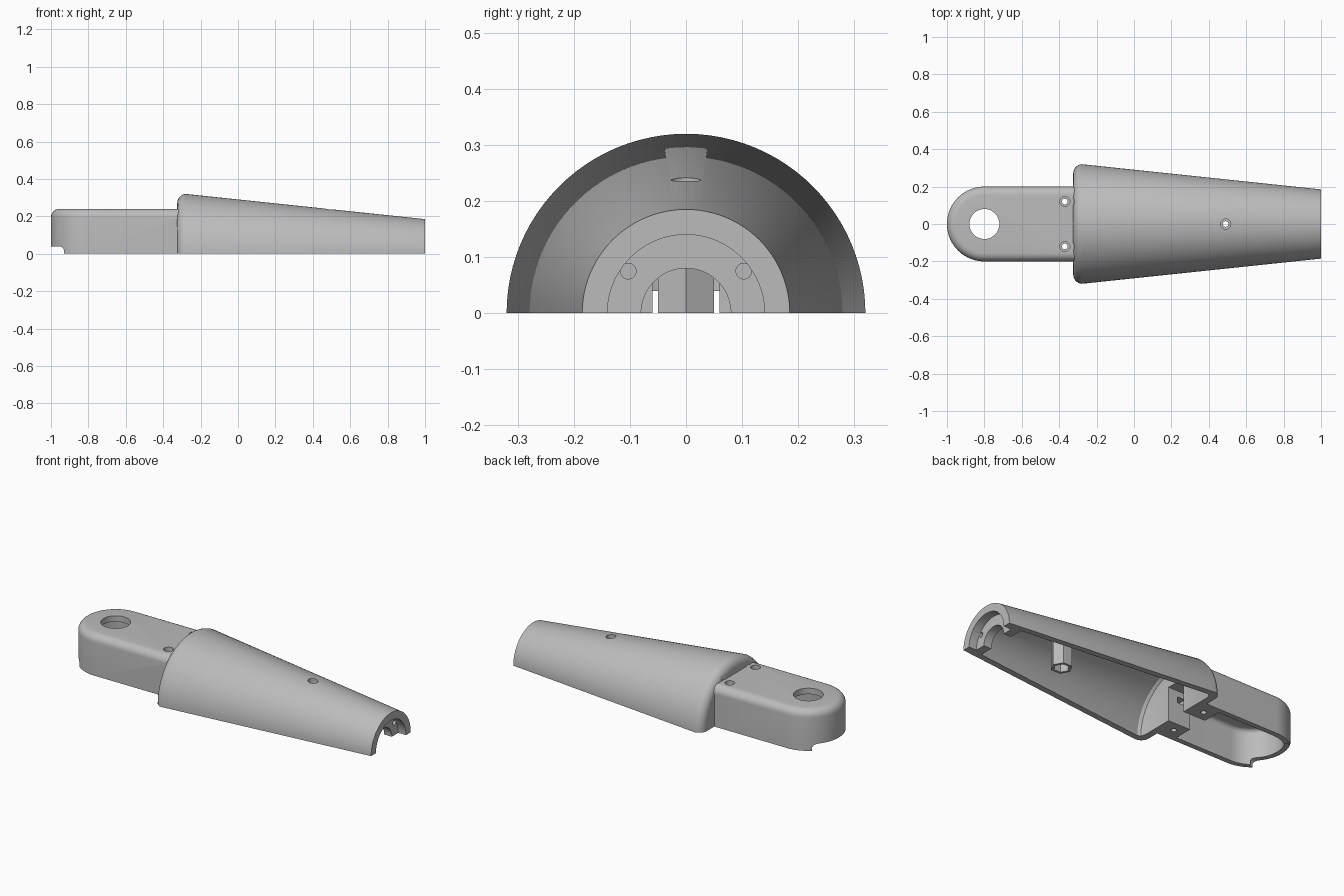
import bpy, bmesh, math
from mathutils import Matrix, Vector

if "Cube" in bpy.data.objects:
    bpy.data.objects.remove(bpy.data.objects["Cube"])

grey = bpy.data.materials.new("light_grey")
grey.diffuse_color = (0.5, 0.5, 0.5, 1)
grey.use_nodes = True
grey.node_tree.nodes["Principled BSDF"].inputs["Base Color"].default_value = grey.diffuse_color


def finish(bm, name):
    bmesh.ops.remove_doubles(bm, verts=bm.verts, dist=1e-5)
    bmesh.ops.recalc_face_normals(bm, faces=bm.faces)
    me = bpy.data.meshes.new(name)
    bm.to_mesh(me)
    bm.free()
    ob = bpy.data.objects.new(name, me)
    bpy.context.collection.objects.link(ob)
    me.materials.append(grey)
    return ob


def lathe(name, profile, steps=96):
    """Revolve an (x, radius) profile around the x axis."""
    bm = bmesh.new()
    vs = [bm.verts.new((x, 0, r)) for x, r in profile]
    es = [bm.edges.new(p) for p in zip(vs, vs[1:])]
    bmesh.ops.spin(bm, geom=vs + es, cent=(0, 0, 0), axis=(1, 0, 0),
                   angle=math.tau, steps=steps)
    bmesh.ops.remove_doubles(bm, verts=bm.verts, dist=1e-5)
    bmesh.ops.dissolve_degenerate(bm, edges=bm.edges, dist=1e-6)
    return finish(bm, name)


def stadium(name, r, x1, z0, z1, fillet, cx=-0.8, n=40):
    """Bar with a round end at cx and a filleted top edge."""
    bm = bmesh.new()
    pts = [(x1, r)]
    for i in range(n + 1):
        a = math.pi / 2 + math.pi * i / n
        pts.append((cx + r * math.cos(a), r * math.sin(a)))
    pts.append((x1, -r))
    base = bm.faces.new([bm.verts.new((x, y, z0)) for x, y in pts])
    bmesh.ops.extrude_face_region(bm, geom=[base])
    top = [e for e in bm.edges if all(v.co.z > z1 - 1e9 and v.co.z == z0 for v in e.verts)]
    new = [v for v in bm.verts if v not in base.verts[:]]
    for v in new:
        v.co.z = z1
    top = [e for e in bm.edges if all(v in new for v in e.verts)]
    bmesh.ops.recalc_face_normals(bm, faces=bm.faces)
    bmesh.ops.bevel(bm, geom=top, offset=fillet, segments=6, profile=0.5, affect='EDGES')
    return finish(bm, name)


def box(name, lo, hi):
    bm = bmesh.new()
    lo, hi = Vector(lo), Vector(hi)
    bmesh.ops.create_cube(bm, size=1, matrix=Matrix.Translation((lo + hi) / 2)
                          @ Matrix.Diagonal((*(hi - lo), 1)))
    return finish(bm, name)


def prism(name, x, y, r, z0, z1, n=32):
    bm = bmesh.new()
    bmesh.ops.create_cone(bm, cap_ends=True, segments=n, radius1=r, radius2=r, depth=z1 - z0,
                          matrix=Matrix.Translation((x, y, (z0 + z1) / 2))
                          @ Matrix.Rotation(math.pi / 2 if n == 6 else 0, 4, 'Z'))
    return finish(bm, name)


def combine(ob, tool, op='DIFFERENCE'):
    m = ob.modifiers.new("bool", 'BOOLEAN')
    m.operation, m.solver, m.object = op, 'EXACT', tool
    with bpy.context.temp_override(object=ob, active_object=ob, selected_objects=[ob]):
        bpy.ops.object.modifier_apply(modifier=m.name)
    bpy.data.objects.remove(tool)


# Tapered round body with a filleted shoulder
R = 0.05
fillet = [(-0.275 - R * math.cos(a), 0.27 + R * math.sin(a))
          for a in (math.radians(84) * i / 8 for i in range(9))]
housing = lathe("housing", [(-0.325, 0)] + fillet + [(1, 0.185), (1, 0)])

# Flat arm with a round end
combine(housing, stadium("arm", 0.2, -0.1, -0.1, 0.24, 0.045), 'UNION')

# Body cavity, leaving a recessed flange at the narrow end
combine(housing, lathe("body_cavity", [
    (-0.285, 0), (-0.285, 0.255), (-0.277, 0.275), (-0.26, 0.283), (0.9, 0.1606),
    (0.9, 0.08), (0.95, 0.08), (0.95, 0.14), (1.1, 0.14), (1.1, 0)]))

# Arm cavity, leaving a screw block beside the bulkhead
combine(housing, stadium("arm_cavity", 0.17, -0.43, -0.2, 0.205, 0.025))

# Hexagonal screw post under the body
combine(housing, prism("screw_post", 0.49, 0, 0.0577, -0.02, 0.215, 6), 'UNION')

# Cable channel through the block, and the eye hole in the arm
combine(housing, box("channel", (-0.5, -0.06, -0.2), (-0.25, 0.06, 0.2)))
combine(housing, prism("eye_hole", -0.8, 0, 0.08, 0.1, 0.4, 64))

# Screw holes with counterbores, nut pockets and head clearance
for s in (-1, 1):
    y = 0.12 * s
    combine(housing, prism("hole", -0.37, y, 0.015, -0.2, 0.4))
    combine(housing, prism("counterbore", -0.37, y, 0.027, 0.21, 0.3))
    combine(housing, prism("clearance", -0.37, y, 0.05, 0.2405, 0.4))
    ys = sorted((0.05 * s, 0.15 * s))
    combine(housing, box("nut_slot", (-0.395, ys[0], 0.13), (-0.345, ys[1], 0.165)))
combine(housing, prism("post_hole", 0.49, 0, 0.015, -0.2, 0.4))
combine(housing, prism("post_counterbore", 0.49, 0, 0.027, 0.2, 0.4))
combine(housing, prism("post_nut_pocket", 0.49, 0, 0.042, -0.2, 0.05, 6))

# Small holes through the end flange
for s in (-1, 1):
    hole = prism("flange_hole", 0, 0, 0.014, 0.85, 0.975)
    hole.data.transform(Matrix.Translation((0, 0.103 * s, 0.075))
                        @ Matrix.Rotation(math.pi / 2, 4, 'Y'))
    combine(housing, hole)

# Rounded slot under the arm tip
slot = stadium("tip_slot", 0.04, 0.15, -0.3, 0.3, 0.001, cx=-0.11)
combine(slot, stadium("tip_slot_end", 0.04, 0.11, -0.3, 0.3, 0.001, cx=0.0), 'UNION')
bpy.data.objects.remove(slot)
slot = box("tip_slot", (-1.1, -0.152, -0.2), (-0.9, 0.152, 0.04))
bv = slot.modifiers.new("round", 'BEVEL')
bv.width, bv.segments = 0.025, 5
combine(housing, slot)

# Split plane: keep the upper half
combine(housing, box("split", (-2, -1, -1), (2, 1, 0)))

bpy.context.view_layer.objects.active = housing
housing.select_set(True)
bpy.ops.object.shade_smooth_by_angle(angle=math.radians(30))
